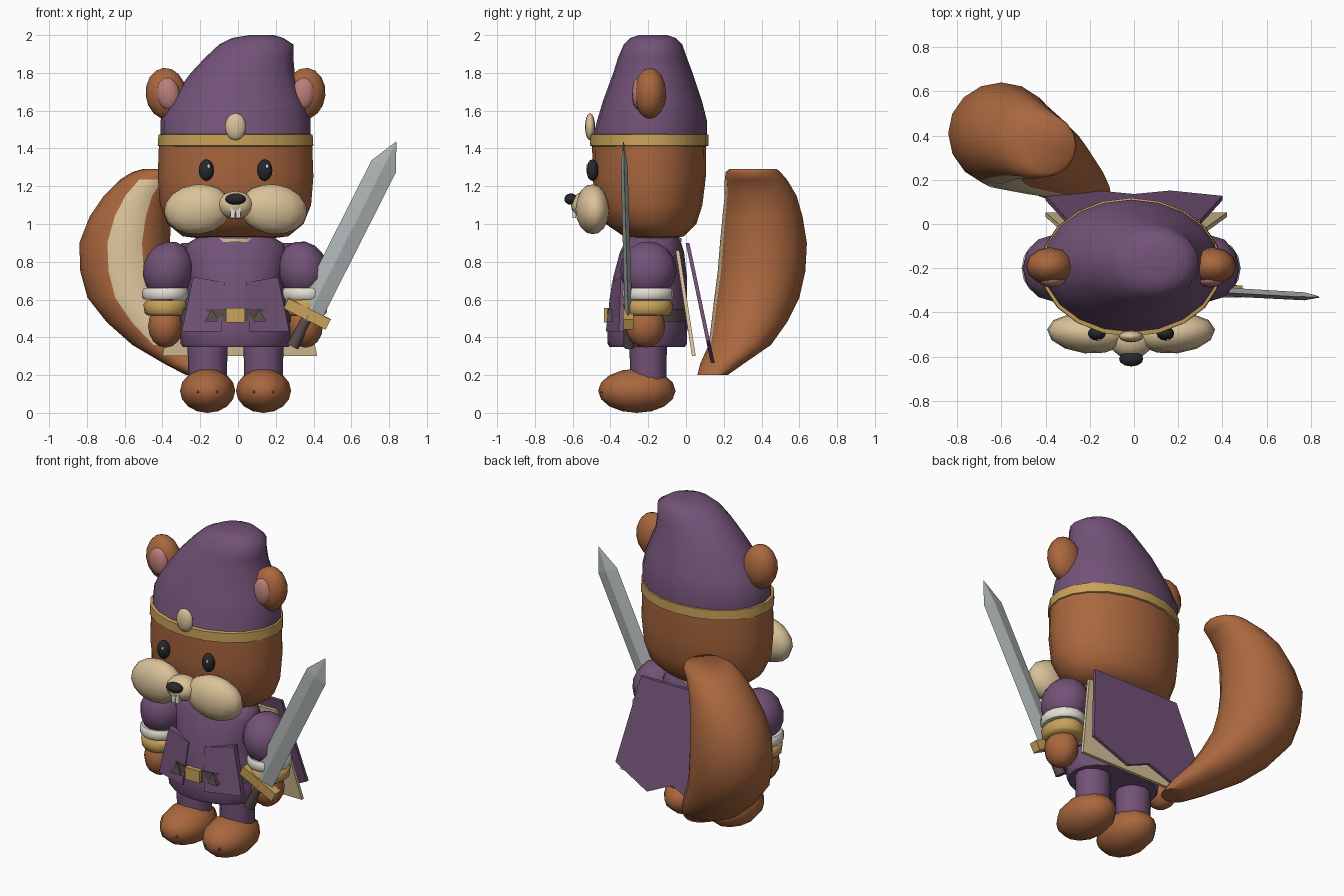
import bpy, bmesh, math
from mathutils import Matrix, Vector

if "Cube" in bpy.data.objects:
    bpy.data.objects.remove(bpy.data.objects["Cube"])

CX = -0.013  # body centre line


def mat(name, r, g, b):
    m = bpy.data.materials.new(name)
    m.diffuse_color = (r, g, b, 1)
    m.use_nodes = True
    m.node_tree.nodes["Principled BSDF"].inputs["Base Color"].default_value = m.diffuse_color
    return m


FUR = mat("brown_fur", .40, .135, .048)
CLOTH = mat("purple_cloth", .17, .085, .185)
GOLD = mat("gold", .58, .36, .10)
CREAM = mat("cream", .70, .54, .32)
PINK = mat("pink", .50, .21, .20)
BLACK = mat("black", .02, .021, .025)
STEEL = mat("steel", .42, .46, .46)
GRIP = mat("dark_leather", .10, .07, .07)
WHITE = mat("white", .78, .74, .66)


def finish(name, bm, *mats, angle=40):
    bmesh.ops.recalc_face_normals(bm, faces=bm.faces)
    me = bpy.data.meshes.new(name)
    bm.to_mesh(me)
    bm.free()
    for m in mats:
        me.materials.append(m)
    ob = bpy.data.objects.new(name, me)
    bpy.context.collection.objects.link(ob)
    if angle:
        bpy.context.view_layer.objects.active = ob
        ob.select_set(True)
        bpy.ops.object.shade_smooth_by_angle(angle=math.radians(angle))
        ob.select_set(False)
    return ob


def ball(name, c, r, m, seg=12, rings=8, tilt=0.0, turn=0.0):
    """Ellipsoid, tilted about y and turned about z."""
    bm = bmesh.new()
    M = (Matrix.Translation(c) @ Matrix.Rotation(turn, 4, 'Z') @ Matrix.Rotation(tilt, 4, 'Y')
         @ Matrix.Diagonal((*r, 1)))
    bmesh.ops.create_uvsphere(bm, u_segments=seg, v_segments=rings, radius=1, matrix=M)
    return finish(name, bm, m, angle=60)


def loft(name, rings, *mats, seg=16, rule=None, angle=50):
    """Skin elliptical rings (cx, cy, z, rx, ry); rule(i, j) picks the material."""
    bm = bmesh.new()
    vs = [[bm.verts.new((x + rx * math.cos(2 * math.pi * j / seg),
                         y + ry * math.sin(2 * math.pi * j / seg), z)) for j in range(seg)]
          for x, y, z, rx, ry in rings]
    for i in range(len(vs) - 1):
        for j in range(seg):
            k = (j + 1) % seg
            f = bm.faces.new((vs[i][j], vs[i][k], vs[i + 1][k], vs[i + 1][j]))
            f.material_index = rule(i, j) if rule else 0
    bm.faces.new(vs[0])
    bm.faces.new(vs[-1])
    return finish(name, bm, *mats, angle=angle)


def plate(name, pts, thick, m):
    """Flat sheet with the given outline, thickened along y."""
    bm = bmesh.new()
    front = [bm.verts.new(p) for p in pts]
    back = [bm.verts.new(Vector(p) + Vector((0, thick, 0))) for p in pts]
    bm.faces.new(front)
    bm.faces.new(back)
    for i in range(len(pts)):
        k = (i + 1) % len(pts)
        bm.faces.new((front[i], front[k], back[k], back[i]))
    return finish(name, bm, m, angle=0)


def box(name, c, s, m):
    bm = bmesh.new()
    bmesh.ops.create_cube(bm, size=1, matrix=Matrix.Translation(c) @ Matrix.Diagonal((*s, 1)))
    return finish(name, bm, m, angle=0)


# head and hat
HY = -.195
loft("head", [(CX, HY + .03, .925, .20, .10), (CX, HY + .025, .935, .28, .16),
              (CX, HY + .01, 1.0, .36, .24), (CX, HY, 1.1, .40, .282),
              (CX, HY, 1.25, .412, .30), (CX, HY, 1.44, .405, .302)], FUR, seg=20)
loft("hat_band", [(CX, HY, 1.41, .40, .30), (CX, HY, 1.415, .412, .313), (CX, HY, 1.473, .408, .313),
                  (CX, HY, 1.478, .39, .29)], GOLD, seg=20)
hat = [(-.41, .385, -.49, .11, 1.47), (-.41, .385, -.47, .11, 1.55), (-.36, .36, -.44, .085, 1.65),
       (-.25, .30, -.385, .035, 1.80), (-.175, .293, -.36, .005, 1.88), (-.10, .293, -.33, -.02, 1.95),
       (-.03, .24, -.295, -.055, 1.985), (.06, .19, -.25, -.10, 2.0)]
loft("hat", [((a + b) / 2, (c + d) / 2, z, (b - a) / 2, (d - c) / 2) for a, b, c, d, z in hat],
     CLOTH, seg=20, angle=60)
ball("hat_jewel", (CX, -.508, 1.515), (.056, .027, .072), CREAM)

# face
ball("snout", (CX, -.525, 1.10), (.10, .085, .075), CREAM)
ball("nose", (CX, -.61, 1.132), (.055, .034, .03), BLACK)
box("mouth", (CX, -.575, 1.075), (.05, .05, .03), BLACK)

# left and right halves
for side, s in (("left", -1), ("right", 1)):
    def X(d):
        return CX + s * d
    ball(side + "_ear", (X(.368), -.19, 1.69), (.108, .085, .137), FUR, tilt=s * .1)
    ball(side + "_inner_ear", (X(.358), -.252, 1.69), (.062, .035, .085), PINK, tilt=s * .1)
    ball(side + "_eye", (X(.155), -.495, 1.285), (.04, .032, .057), BLACK)
    ball(side + "_eye_glint", (X(.155) + .012, -.522, 1.305), (.008, .006, .012), WHITE, 6, 4)
    ball(side + "_cheek", (X(.20), -.495, 1.078), (.182, .09, .132), CREAM, tilt=s * .12, turn=s * .1)
    box(side + "_tooth", (X(.015), -.592, 1.06), (.024, .02, .055), WHITE)
    # arm
    ball(side + "_sleeve", (X(.355), -.20, .755), (.135, .15, .155), CLOTH, tilt=s * -.25)
    loft(side + "_cuff", [(X(.37), -.20, .60, .115, .125), (X(.37), -.20, .612, .125, .135),
                          (X(.37), -.20, .645, .125, .135), (X(.37), -.20, .66, .115, .125)], WHITE)
    loft(side + "_bracelet", [(X(.37), -.20, .515, .095, .11), (X(.37), -.20, .53, .112, .125),
                              (X(.37), -.20, .575, .118, .13), (X(.37), -.20, .595, .10, .115)], GOLD)
    ball(side + "_hand", (X(.37), -.215, .46), (.093, .105, .115), FUR)
    # leg and foot
    loft(side + "_leg", [(X(.148), -.20, .12, .10, .095), (X(.148), -.20, .42, .108, .10)], CLOTH, seg=12)
    ball(side + "_foot", (X(.148), -.26, .117), (.146, .205, .117), FUR)
    for d in (-.05, .05):
        plate("%s_claw" % side, [(X(.148) + d - .006, -.452, .105), (X(.148) + d + .006, -.452, .105),
                                 (X(.148) + d, -.428, .15)], .03, GRIP)
    # tunic front panel with a small stud
    plate(side + "_tunic_panel", [(X(.225), -.345, .72), (X(.055), -.392, .69),
                                  (X(.075), -.425, .43), (X(.285), -.355, .43)], .035, CLOTH)
    plate(side + "_stud", [(X(.125) - .037, -.42, .485), (X(.125) + .037, -.42, .485),
                           (X(.125), -.41, .55)], .03, GRIP)

# tunic, collar, belt
loft("tunic", [(CX, -.205, .35, .28, .20), (CX, -.205, .365, .29, .21), (CX, -.205, .45, .30, .212),
               (CX, -.20, .60, .265, .205), (CX, -.19, .72, .245, .195), (CX, -.18, .85, .275, .17),
               (CX, -.175, .90, .25, .15), (CX, -.175, .93, .20, .14)], CLOTH, seg=20)
loft("collar", [(CX, -.18, .905, .15, .155), (CX, -.18, .925, .15, .155)], CREAM)
loft("belt", [(CX, -.205, .485, .302, .217), (CX, -.205, .55, .29, .217)], GRIP, seg=20)
box("buckle", (CX, -.42, .517), (.10, .03, .075), GOLD)


# cape and its lining, leaning backwards
def sheet(name, outline, y0, z0, lean, thick, m):
    plate(name, [(x, y0 + (z0 - z) * lean, z) for x, z in outline], thick, m)


sheet("cape", [(-.30, .90), (.30, .90), (.40, .38), (.165, .265), (0, .34), (-.165, .265), (-.40, .38)],
      -.002, .90, .21, .02, CLOTH)
sheet("cape_lining", [(-.30, .86), (.30, .86), (.42, .30), (-.40, .30)], -.055, .86, .155, .02, CREAM)

# tail with a pale stripe along its front
tail = [(-.19, .14, .20, .085, .08), (-.26, .19, .26, .13, .115), (-.38, .285, .36, .18, .165),
        (-.48, .335, .48, .215, .20), (-.56, .375, .61, .237, .225), (-.592, .40, .75, .243, .232),
        (-.60, .41, .90, .24, .23), (-.57, .405, 1.04, .215, .212), (-.525, .395, 1.15, .185, .19),
        (-.46, .37, 1.235, .165, .165), (-.41, .355, 1.275, .15, .145), (-.385, .355, 1.292, .115, .125)]
loft("tail", tail, FUR, CREAM, seg=16, angle=70,
     rule=lambda i, j: 1 if j in (11, 12) and 2 <= i <= 8 else 0)

# sword, built upright and then swung into the hand
SWORD = [loft("sword_blade", [(0, 0, 0, .072, .02), (0, 0, .88, .072, .018), (0, 0, 1.025, .002, .002)],
              STEEL, seg=4, angle=0),
         box("sword_guard", (-.01, 0, 0), (.25, .055, .06), GOLD),
         loft("sword_grip", [(0, 0, -.19, .032, .03), (0, 0, 0, .028, .028)], GRIP, seg=8)]
for ob in SWORD:
    ob.matrix_world = (Matrix.Translation((.375, -.305, .52)) @ Matrix.Rotation(math.radians(26.8), 4, 'Y')
                       @ Matrix.Rotation(.025, 4, 'X'))
